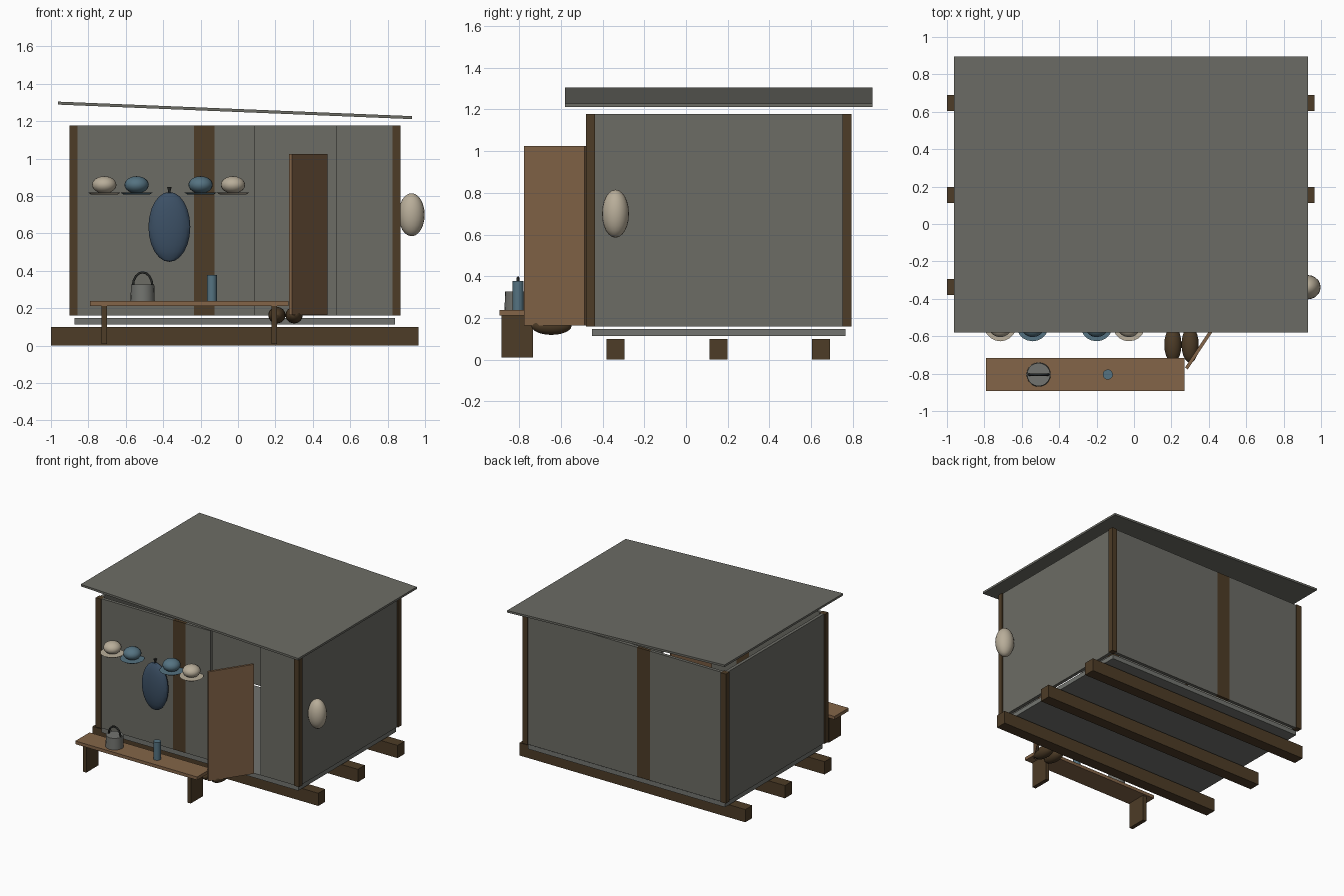
import bpy, math
from mathutils import Vector

cube = bpy.data.objects.get("Cube")
if cube:
    bpy.data.objects.remove(cube, do_unlink=True)


def material(name, rgb):
    m = bpy.data.materials.new(name)
    m.use_nodes = True
    m.diffuse_color = (*rgb, 1)
    m.node_tree.nodes["Principled BSDF"].inputs["Base Color"].default_value = (*rgb, 1)
    return m


GREY = material("weathered grey", (0.15, 0.15, 0.13))
TIN = material("pale grey", (0.17, 0.175, 0.16))
DARK = material("dark timber", (0.075, 0.045, 0.02))
WOOD = material("warm wood", (0.23, 0.13, 0.065))
CREAM = material("cream", (0.48, 0.42, 0.32))
BLUE = material("dusty blue", (0.09, 0.17, 0.22))
NAVY = material("deep blue", (0.045, 0.08, 0.13))
BLACK = material("iron black", (0.02, 0.022, 0.02))


def finish(name, mat, smooth=False):
    o = bpy.context.object
    o.name = name
    o.data.materials.append(mat)
    if smooth:
        bpy.ops.object.shade_smooth_by_angle()
    return o


def box(name, mat, x, y, z):
    """Box from (low, high) ranges on each axis."""
    lo, hi = Vector((x[0], y[0], z[0])), Vector((x[1], y[1], z[1]))
    bpy.ops.mesh.primitive_cube_add(size=1, location=(lo + hi) / 2)
    bpy.context.object.scale = hi - lo
    bpy.ops.object.transform_apply(location=False, rotation=False)
    return finish(name, mat)


def ball(name, mat, at, radii):
    bpy.ops.mesh.primitive_uv_sphere_add(segments=20, ring_count=12, location=at)
    bpy.context.object.scale = radii
    bpy.ops.object.transform_apply(location=False, rotation=False)
    return finish(name, mat, True)


def tube(name, mat, at, r1, r2, z):
    bpy.ops.mesh.primitive_cone_add(vertices=20, radius1=r1, radius2=r2, depth=z[1] - z[0],
                                    location=(*at, (z[0] + z[1]) / 2))
    return finish(name, mat, True)


# Skids and floor
for i, y in enumerate((-0.337, 0.155, 0.648)):
    box(f"skid_{i}", DARK, (-1, 0.965), (y - 0.043, y + 0.043), (0, 0.1))
box("floor", TIN, (-0.875, 0.84), (-0.45, 0.765), (0.113, 0.148))

# Corner posts
wall_z = (0.16, 1.178)
for sx, x in (("right", (-0.902, -0.857)), ("left", (0.825, 0.868))):
    for sy, y in (("front", (-0.48, -0.437)), ("back", (0.75, 0.793))):
        box(f"{sy}_{sx}_post", DARK, x, y, wall_z)

# Walls, with an open doorway at the front and a timber stud on each long side
for side, y in (("front", (-0.472, -0.447)), ("back", (0.76, 0.785))):
    box(f"{side}_stud", DARK, (-0.235, -0.125), y, wall_z)
    box(f"{side}_wall_right", GREY, (-0.857, -0.235), y, wall_z)
box("front_wall_middle", GREY, (-0.125, 0.09), (-0.472, -0.447), wall_z)
box("front_wall_left", GREY, (0.525, 0.825), (-0.472, -0.447), wall_z)
box("back_wall_left", GREY, (-0.125, 0.825), (0.76, 0.785), wall_z)
box("right_wall", GREY, (-0.893, -0.868), (-0.437, 0.75), wall_z)
box("left_wall", GREY, (0.834, 0.859), (-0.437, 0.75), wall_z)

# Sloping roof
roof = box("roof", GREY, (-0.962, 0.93), (-0.58, 0.895), (1.25, 1.266))
for v in roof.data.vertices:
    v.co.z -= 0.041 * v.co.x

# Open door
hinge, edge = Vector((0.472, -0.482)), Vector((0.28, -0.772))
mid, span = (hinge + edge) / 2, hinge - edge
door = box("door", WOOD, (-span.length / 2, span.length / 2), (-0.009, 0.009), (0.165, 1.025))
door.location.xy = mid
door.rotation_euler.z = math.atan2(span.y, span.x)

# Bench
box("bench_top", WOOD, (-0.79, 0.27), (-0.893, -0.717), (0.213, 0.238))
for name, x in (("right", -0.715), ("left", 0.194)):
    box(f"bench_leg_{name}", DARK, (x - 0.015, x + 0.015), (-0.885, -0.733), (0.01, 0.213))

# Kettle and bottle on the bench
kx, ky = -0.51, -0.805
tube("kettle_body", TIN, (kx, ky), 0.065, 0.062, (0.238, 0.328))
arc = [(kx + 0.052 * math.cos(a), ky, 0.32 + 0.072 * math.sin(a))
       for a in (math.pi * i / 8 for i in range(9))]
curve = bpy.data.curves.new("kettle_handle", "CURVE")
curve.dimensions = "3D"
curve.bevel_depth = 0.007
curve.bevel_resolution = 1
spline = curve.splines.new("POLY")
spline.points.add(len(arc) - 1)
for p, co in zip(spline.points, arc):
    p.co = (*co, 1)
curve.materials.append(BLACK)
bpy.context.collection.objects.link(bpy.data.objects.new("kettle_handle", curve))
tube("bottle", BLUE, (-0.14, ky), 0.027, 0.027, (0.238, 0.378))

# Bowls on saucers along the wall
for i, (x, mat) in enumerate(((-0.715, CREAM), (-0.542, BLUE), (-0.2, BLUE), (-0.027, CREAM))):
    tube(f"saucer_{i}", mat, (x, -0.54), 0.07, 0.087, (0.808, 0.819))
    ball(f"bowl_{i}", mat, (x, -0.54, 0.86), (0.065, 0.065, 0.046))

# Hanging basin with its hook, and lantern on the left wall
ball("hanging_basin", NAVY, (-0.367, -0.505, 0.635), (0.112, 0.045, 0.187))
tube("basin_hook", BLACK, (-0.367, -0.505), 0.004, 0.012, (0.815, 0.848))
ball("lantern", CREAM, (0.928, -0.338, 0.7), (0.07, 0.065, 0.115))

# Pair of boots by the door
for side, x in (("right", 0.208), ("left", 0.3)):
    boot = ball(f"{side}_boot", DARK, (x, -0.645, 0.163), (0.046, 0.097, 0.044))
